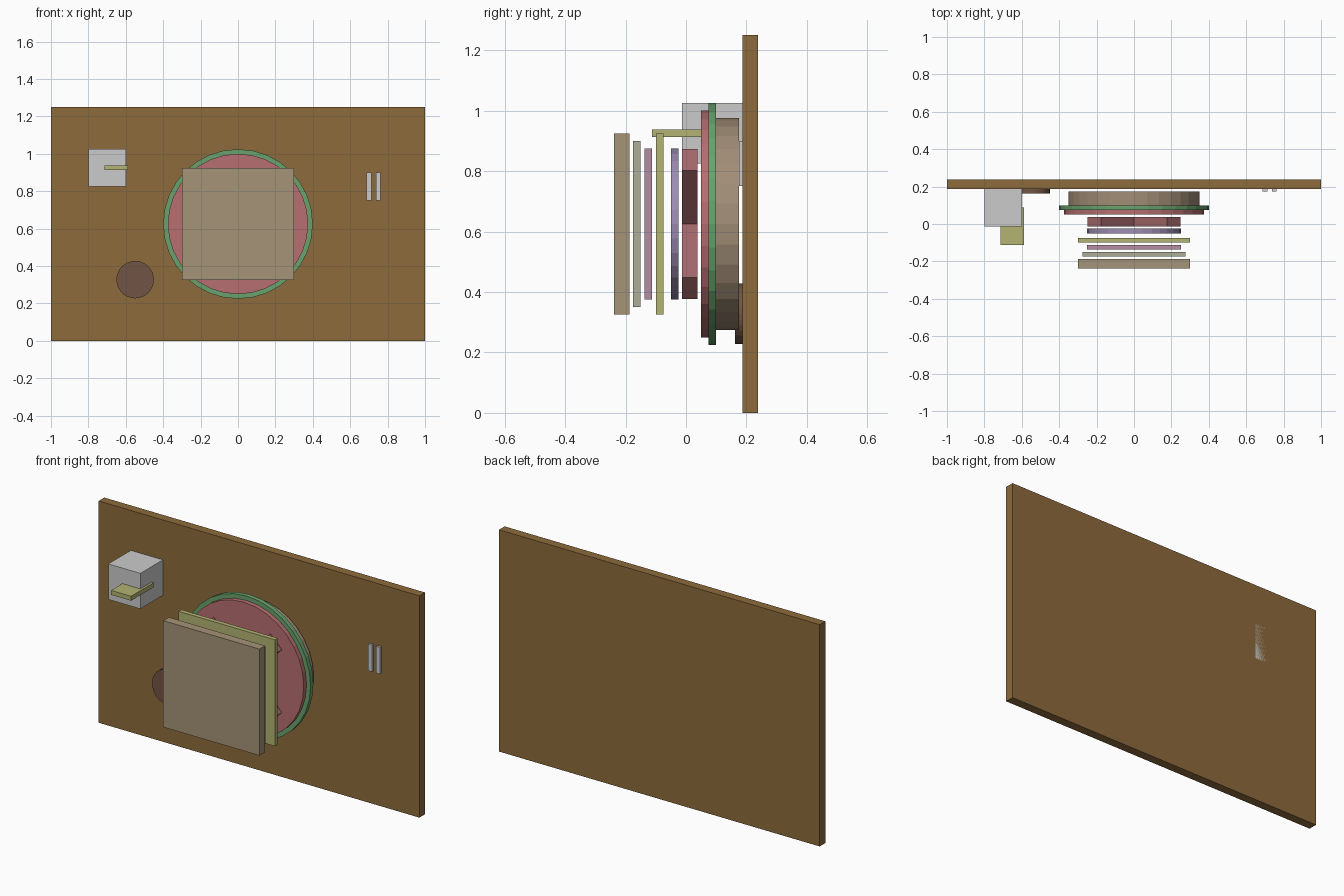
import bpy
from math import radians

if "Cube" in bpy.data.objects:
    bpy.data.objects.remove(bpy.data.objects["Cube"])

CZ = 0.625  # height of the layered stack's axis


def srgb(*c):
    return tuple((v / 255) ** 2.2 for v in c) + (1.0,)


def paint(obj, name, color):
    obj.name = name
    if color:
        mat = bpy.data.materials.new(name + "_colour")
        mat.diffuse_color = srgb(*color)
        mat.use_nodes = True
        mat.node_tree.nodes["Principled BSDF"].inputs["Base Color"].default_value = mat.diffuse_color
        obj.data.materials.append(mat)
    return obj


def box(name, x, y, z, color=None, tilt=0):
    """Box from (min, max) ranges, optionally turned about the y axis."""
    lo, hi = zip(x, y, z)
    bpy.ops.mesh.primitive_cube_add(
        size=1, location=[(a + b) / 2 for a, b in zip(lo, hi)])
    obj = bpy.context.object
    obj.scale = [b - a for a, b in zip(lo, hi)]
    bpy.ops.object.transform_apply(location=False, rotation=False, scale=True)
    obj.rotation_euler.y = radians(tilt)
    return paint(obj, name, color)


def plate(name, half, y, color):
    """Square plate centred on the stack axis."""
    return box(name, (-half, half), y, (CZ - half, CZ + half), color)


def disc(name, r, y, color, x=0, z=CZ):
    """Flat-sided disc with its axis along y."""
    bpy.ops.mesh.primitive_cylinder_add(
        vertices=32, radius=r, depth=y[1] - y[0],
        location=(x, (y[0] + y[1]) / 2, z), rotation=(radians(90), 0, 0))
    return paint(bpy.context.object, name, color)


# Backing board
box("back_board", (-1, 1), (0.1875, 0.2375), (0, 1.25), (140, 106, 62))

# Layered stack, back to front
disc("rear_drum", 0.35, (0.1, 0.175), (160, 140, 118))
disc("green_ring_disc", 0.4, (0.075, 0.1), (105, 160, 108))
disc("red_disc", 0.375, (0.05, 0.075), (182, 110, 112))
for i, tilt in enumerate((45, -45)):
    box(f"cross_bar_{i + 1}", (-0.3, 0.3), (-0.0125, 0.0375),
        (CZ - 0.05, CZ + 0.05), (165, 105, 108), tilt)
disc("lavender_disc", 0.25, (-0.05, -0.025), (155, 140, 178))
plate("yellow_plate", 0.3, (-0.1, -0.075), (178, 178, 115))
plate("pink_plate", 0.25, (-0.1375, -0.1125), (178, 140, 160))
plate("pale_plate", 0.275, (-0.175, -0.15), (172, 172, 150))
plate("front_plate", 0.3, (-0.2375, -0.1875), (163, 146, 118))

# Side box with its sliding tray
box("side_box", (-0.8, -0.6), (-0.0125, 0.2375), (0.825, 1.025))
box("tray", (-0.7125, -0.5875), (-0.1125, 0.0875), (0.9125, 0.9375), (178, 178, 115))

# Round button low on the left
disc("round_button", 0.1, (0.1625, 0.2125), (112, 85, 70), x=-0.55, z=0.3275)

# Pair of upright slots on the right
for i, x in enumerate((0.7, 0.75)):
    box(f"slot_{i + 1}", (x - 0.0125, x + 0.0125), (0.175, 0.2), (0.75, 0.9))
